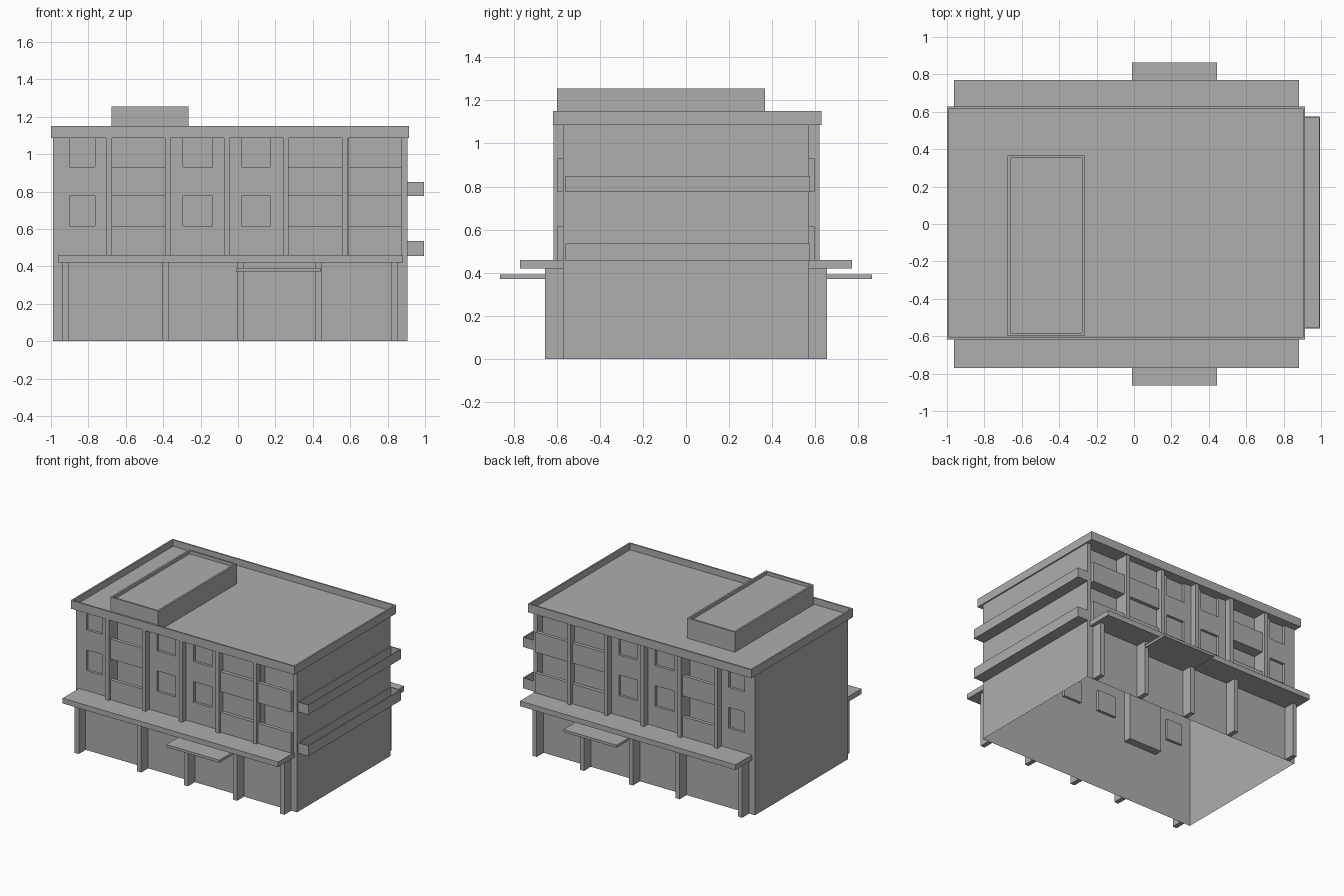
import bpy, bmesh
from mathutils import Vector

cube = bpy.data.objects.get("Cube")
if cube:
    bpy.data.objects.remove(cube, do_unlink=True)

grey = bpy.data.materials.new("concrete grey")
grey.use_nodes = True
colour = (0.42, 0.42, 0.42, 1)
grey.diffuse_color = colour
grey.node_tree.nodes["Principled BSDF"].inputs["Base Color"].default_value = colour


def finish(name, bm):
    mesh = bpy.data.meshes.new(name)
    bm.to_mesh(mesh)
    bm.free()
    mesh.materials.append(grey)
    obj = bpy.data.objects.new(name, mesh)
    bpy.context.collection.objects.link(obj)
    return obj


def box_mesh(x, y, z):
    bm = bmesh.new()
    bmesh.ops.create_cube(bm, size=1)
    lo, hi = Vector((x[0], y[0], z[0])), Vector((x[1], y[1], z[1]))
    for v in bm.verts:
        v.co = Vector(hi[i] if v.co[i] > 0 else lo[i] for i in range(3))
    return bm


def box(name, x, y, z):
    return finish(name, box_mesh(x, y, z))


def tray(name, x, y, z, rim, depth):
    """Box whose top is sunk inside a thin rim."""
    bm = box_mesh(x, y, z)
    bm.normal_update()
    top = max(bm.faces, key=lambda f: f.normal.z)
    bmesh.ops.inset_region(bm, faces=[top], thickness=rim)
    inner = bmesh.ops.extrude_face_region(bm, geom=[top])
    bmesh.ops.translate(bm, vec=(0, 0, -depth),
                        verts=[g for g in inner["geom"] if isinstance(g, bmesh.types.BMVert)])
    if top.is_valid:
        bmesh.ops.delete(bm, geom=[top], context="FACES_ONLY")
    bmesh.ops.recalc_face_normals(bm, faces=bm.faces)
    return finish(name, bm)


LEFT, RIGHT, WALL = -0.99, 0.905, 0.57
FLOOR, SILL, STOREY, SILL_UP, ROOF = 0.46, 0.615, 0.775, 0.93, 1.085
WINDOWS = [(-0.9, -0.765), (-0.295, -0.135), (0.02, 0.175)]
# Balcony bays: left edge, right edge, recess depth
BAYS = [(-0.675, -0.39, 0.06), (0.27, 0.555, 0.0), (0.59, 0.873, 0.06)]


def wall_depth(x, z):
    """Depth of the facade behind the wall plane."""
    for a, b, d in BAYS:
        if a < x < b and z > FLOOR:
            return d
    for a, b in WINDOWS:
        if a < x < b and (SILL < z < STOREY or z > SILL_UP):
            return 0.02
    return 0.0


def facade(name, side):
    """Thin wall sheet with recessed windows and balcony bays."""
    xs = sorted({LEFT, RIGHT, *[e for w in WINDOWS for e in w], *[e for b in BAYS for e in b[:2]]})
    zs = [0, FLOOR, SILL, STOREY, SILL_UP, ROOF]
    nx, nz = len(xs) - 1, len(zs) - 1
    d = [[wall_depth((xs[i] + xs[i + 1]) / 2, (zs[j] + zs[j + 1]) / 2)
          for j in range(nz)] for i in range(nx)]
    bm = bmesh.new()

    def quad(*pts):
        bm.faces.new([bm.verts.new((x, side * (WALL - dep), z)) for x, dep, z in pts])

    for i in range(nx):
        for j in range(nz):
            a, b, low, high, dep = xs[i], xs[i + 1], zs[j], zs[j + 1], d[i][j]
            quad((a, dep, low), (b, dep, low), (b, dep, high), (a, dep, high))
            if i + 1 < nx and d[i + 1][j] != dep:
                e = d[i + 1][j]
                quad((b, dep, low), (b, e, low), (b, e, high), (b, dep, high))
            if j + 1 < nz and d[i][j + 1] != dep:
                e = d[i][j + 1]
                quad((a, dep, high), (b, dep, high), (b, e, high), (a, e, high))
    bmesh.ops.remove_doubles(bm, verts=bm.verts, dist=0.0005)
    bmesh.ops.recalc_face_normals(bm, faces=bm.faces)
    bm.normal_update()
    if sum(f.normal.y * f.calc_area() for f in bm.faces) * side < 0:
        bmesh.ops.reverse_faces(bm, faces=bm.faces)
    return finish(name, bm)


def span(side, a, b):
    return tuple(sorted((side * a, side * b)))


# Plain end walls, open underneath
bm = box_mesh((LEFT, RIGHT), (-WALL, WALL), (0, ROOF))
bm.normal_update()
bmesh.ops.delete(bm, geom=[f for f in bm.faces if abs(f.normal.x) < 0.5], context="FACES")
finish("end_walls", bm)

# Front and back are alike
for label, side, top_y in (("front", -1, 0.615), ("back", 1, 0.62)):
    facade(label + "_wall", side)
    box(label + "_canopy", (-0.963, 0.883), span(side, WALL, 0.77), (0.42, FLOOR))
    box(label + "_entrance_canopy", (-0.01, 0.445), span(side, WALL, 0.863), (0.372, 0.392))
    for x in (-0.94, -0.405, -0.005, 0.415, 0.82):
        box(label + "_ground_pillar", (x, x + 0.035), span(side, WALL, 0.655), (0, 0.42))
    for x in (-0.705, -0.39, -0.075, 0.24, 0.557):
        box(label + "_upper_pillar", (x, x + 0.03), span(side, WALL, top_y), (FLOOR, ROOF))
    for a, b, depth in BAYS:
        for low, high in ((FLOOR, SILL), (STOREY, SILL_UP)):
            box(label + "_balcony_panel", (a, b), span(side, WALL, 0.597), (low, high))
            if depth:
                box(label + "_balcony_floor", (a, b), span(side, WALL - depth, WALL), (low, low + 0.015))

# Trough balconies on the left end
for low, high in ((0.455, 0.535), (STOREY, 0.85)):
    tray("end_balcony", (RIGHT, 0.995), (-0.56, 0.575), (low, high), 0.01, 0.065)

# Roof with parapet and raised rooftop housing
tray("roof", (-1, 0.915), (-0.617, 0.628), (ROOF, 1.15), 0.017, 0.05)
tray("rooftop_housing", (-0.675, -0.265), (-0.598, 0.366), (1.1, 1.255), 0.02, 0.025)
